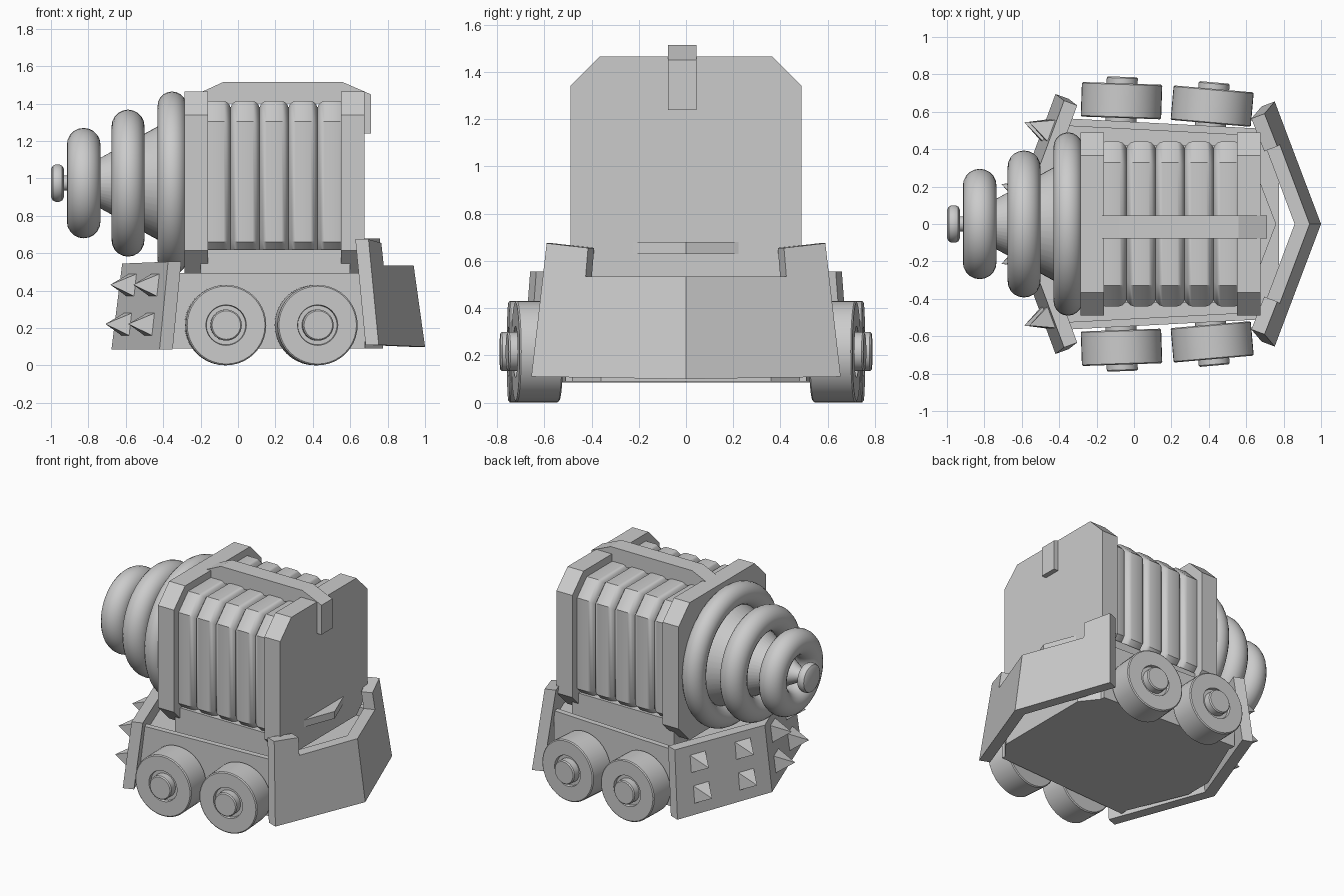
import bpy, bmesh, math
from mathutils import Matrix, Vector

cube = bpy.data.objects.get("Cube")
if cube:
    bpy.data.objects.remove(cube, do_unlink=True)

GREY = (0.6, 0.6, 0.6, 1)
mat = bpy.data.materials.new("plain_grey")
mat.use_nodes = True
mat.diffuse_color = GREY
mat.node_tree.nodes["Principled BSDF"].inputs["Base Color"].default_value = GREY


def finish(name, bm, smooth=False):
    bmesh.ops.recalc_face_normals(bm, faces=bm.faces)
    mesh = bpy.data.meshes.new(name)
    bm.to_mesh(mesh)
    bm.free()
    mesh.materials.append(mat)
    ob = bpy.data.objects.new(name, mesh)
    bpy.context.collection.objects.link(ob)
    if smooth:
        bpy.ops.object.select_all(action='DESELECT')
        ob.select_set(True)
        bpy.context.view_layer.objects.active = ob
        bpy.ops.object.shade_smooth_by_angle(angle=math.radians(35))
    return ob


def loft(name, rings, smooth=False):
    """Skin a list of equal-length rings and cap both ends."""
    bm = bmesh.new()
    loops = [[bm.verts.new(p) for p in ring] for ring in rings]
    n = len(loops[0])
    for a, b in zip(loops, loops[1:]):
        for i in range(n):
            j = (i + 1) % n
            bm.faces.new((a[i], a[j], b[j], b[i]))
    bm.faces.new(loops[0])
    bm.faces.new(loops[-1])
    return finish(name, bm, smooth)


def slab(name, outline, z0, z1):
    return loft(name, [[(x, y, z) for x, y in outline] for z in (z0, z1)])


def lathe(name, profile, matrix, steps=40):
    """Turn (along, radius) points about local x."""
    rings = [[matrix @ Vector((a, r * math.cos(i * math.tau / steps),
                               r * math.sin(i * math.tau / steps)))
              for i in range(steps)] for a, r in profile]
    return loft(name, rings, True)


def octagon(x, half, low, high, cut=0.125):
    pts = [(half, low + cut), (half, high - cut), (half - cut, high), (cut - half, high),
           (-half, high - cut), (-half, low + cut), (cut - half, low), (half - cut, low)]
    return [(x, y, z) for y, z in pts]


# End plates of the body
for name, x0, x1 in (("rear_plate", -0.285, -0.16), ("front_plate", 0.55, 0.675)):
    loft(name, [octagon(x, 0.49, 0.49, 1.465) for x in (x0, x1)])

# Ribbed bellows between the plates
rings = []
for rib in range(5):
    for t, inset in ((0, 0.035), (0.05, 0.018), (0.13, 0.006), (0.24, 0),
                     (0.76, 0), (0.87, 0.006), (0.95, 0.018), (1, 0.035)):
        if rib and t == 0:
            continue
        rings.append(octagon(-0.195 + 0.155 * (rib + t), 0.44 - inset,
                             0.55 + inset, 1.415 - inset, 0.11))
loft("bellows", rings, True)

# Strap over the top, hooked over the front plate
strap = [(-0.2, 1.46), (-0.08, 1.515), (0.56, 1.515), (0.71, 1.45), (0.71, 1.24),
         (0.67, 1.24), (0.67, 1.4), (-0.2, 1.4)]
loft("top_strap", [[(x, y, z) for x, z in strap] for y in (-0.077, 0.045)])

# Tapered nose with ring coils and a tip button
axis = Matrix.Translation((0, 0, 0.975))
lathe("nose_cone", [(-0.27, 0.39), (-0.91, 0.04), (-0.95, 0.04)], axis, 48)
lathe("tip_button", [(-0.93, 0.075), (-0.94, 0.093), (-0.955, 0.1), (-0.975, 0.1),
                     (-0.99, 0.093), (-1.0, 0.075)], axis)
for name, x, outer, tube in (("large_coil", -0.353, 0.49, 0.077),
                             ("middle_coil", -0.588, 0.393, 0.088),
                             ("small_coil", -0.825, 0.295, 0.09)):
    bpy.ops.mesh.primitive_torus_add(
        location=(x, 0, 0.975), rotation=(0, math.pi / 2, 0), major_segments=48,
        minor_segments=20, major_radius=outer - tube, minor_radius=tube)
    ob = bpy.context.object
    ob.name = name
    ob.data.materials.append(mat)
    bpy.ops.object.shade_smooth_by_angle(angle=math.radians(35))


# Chassis, pedestal and side panels
def mirrored(half):
    return half + [(x, -y) for x, y in reversed(half)]


slab("chassis", mirrored([(-0.54, 0.1), (-0.36, 0.53), (0.68, 0.48), (0.775, 0.36)]), 0.09, 0.43)
slab("pedestal", mirrored([(-0.2, 0.42), (0.6, 0.42)]), 0.4, 0.62)
for side, name in ((1, "left_side_panel"), (-1, "right_side_panel")):
    panel = [(-0.37, 0.565), (0.68, 0.51), (0.68, 0.47), (-0.37, 0.525)]
    loft(name, [[(x, side * y, z) for x, y in panel] for z in (0.09, 0.495)])

# Small pointed lip on the front plate
slab("front_lip", [(0.67, 0.235), (0.76, 0), (0.67, -0.235)], 0.63, 0.68)


def vee_blade(name, facing, apex, slope, lean, half, thick=0.075):
    """Folded plate: half is a (y, z) outline whose first and last points sit on y = 0."""
    bm = bmesh.new()
    normal = Vector((1, slope)).normalized()
    outer, inner = {}, {}
    for side in (1, -1):
        front, back = [], []
        for y, z in half:
            key = (side * y, z)
            x = apex - slope * y - lean * (z - 0.1)
            if key not in outer:
                dx, dy = (thick / normal.x, 0) if y == 0 else thick * normal
                outer[key] = bm.verts.new((facing * x, side * y, z))
                inner[key] = bm.verts.new((facing * (x - dx), side * (y - dy), z))
            front.append(outer[key])
            back.append(inner[key])
        bm.faces.new(front)
        bm.faces.new(back)
        for i in range(len(half) - 1):
            bm.faces.new((front[i], front[i + 1], back[i + 1], back[i]))
    return finish(name, bm)


# Front plough with raised ears, and the rear guard
vee_blade("front_plough", 1, 1.0, 0.376, 0.14,
          [(0, 0.1), (0.655, 0.11), (0.59, 0.675), (0.415, 0.655), (0.425, 0.535), (0, 0.535)])
vee_blade("rear_guard", -1, 0.675, 0.37, 0.125,
          [(0, 0.085), (0.695, 0.085), (0.66, 0.555), (0, 0.545)])

# Spikes on the rear guard
for side in (1, -1):
    for y in (0.17, 0.5):
        for z in (0.22, 0.43):
            out = Vector((-1, side * 0.37, 0.12)).normalized()
            along = Vector((-0.37, -side, 0)).normalized() * 0.062
            up = out.cross(along).normalized() * 0.062
            base = Vector((-0.67 + 0.37 * y + 0.125 * (z - 0.1), side * y, z))
            bm = bmesh.new()
            tip = bm.verts.new(base + out * 0.125 - Vector((0, 0, 0.012)))
            foot = [bm.verts.new(base + p) for p in (along + up, up - along, -along - up, along - up)]
            bm.faces.new(foot)
            for i in range(4):
                bm.faces.new((foot[i], foot[(i + 1) % 4], tip))
            finish("spike", bm)

# Wheels with recessed hubs and axles, toed in slightly
tyre = [(0, 0.1), (0, 0.208), (0.006, 0.215), (0.179, 0.215), (0.185, 0.208),
        (0.185, 0.108), (0.165, 0.105), (0.165, 0.05)]
axle = [(-0.06, 0.083), (0.213, 0.083), (0.22, 0.076)]
for side, end in ((1, "left"), (-1, "right")):
    for name, x, y, toe in (("rear", -0.07, 0.567, 2), ("front", 0.41, 0.538, 5)):
        spot = (Matrix.Translation((x, side * y, 0.216))
                @ Matrix.Rotation(side * math.radians(90 - toe), 4, 'Z'))
        lathe(f"{name}_{end}_wheel", tyre, spot)
        lathe(f"{name}_{end}_axle", axle, spot)
